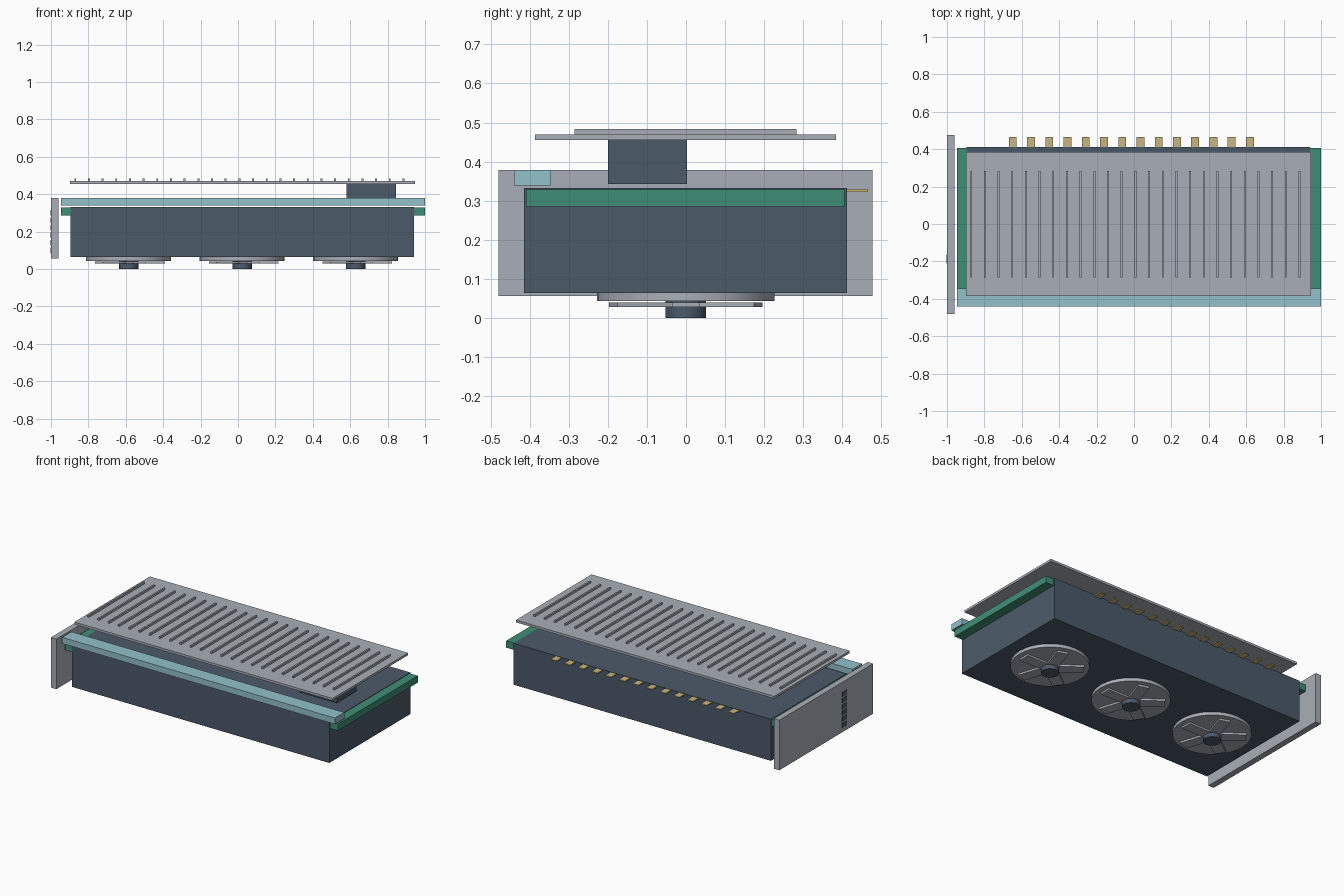
import bpy, bmesh, math
from mathutils import Matrix, Vector

if "Cube" in bpy.data.objects:
    bpy.data.objects.remove(bpy.data.objects["Cube"], do_unlink=True)


def material(name, hex_code):
    def lin(c):
        return c / 12.92 if c <= 0.04045 else ((c + 0.055) / 1.055) ** 2.4
    rgb = [lin(int(hex_code[i:i + 2], 16) / 255) for i in (0, 2, 4)]
    m = bpy.data.materials.new(name)
    m.use_nodes = True
    m.diffuse_color = (*rgb, 1)
    m.node_tree.nodes["Principled BSDF"].inputs["Base Color"].default_value = (*rgb, 1)
    return m


slate = material("slate", "4B5A69")
steel = material("steel grey", "A9AFB8")
green = material("board green", "3F8F76")
ice = material("ice blue", "92C1CB")
gold = material("contact gold", "C9B67F")


def finish(name, bm, mat):
    mesh = bpy.data.meshes.new(name)
    bm.to_mesh(mesh)
    bm.free()
    mesh.materials.append(mat)
    ob = bpy.data.objects.new(name, mesh)
    bpy.context.collection.objects.link(ob)
    return ob


def add_box(bm, x, y, z, turn=Matrix()):
    """Add a box given its (min, max) range on each axis."""
    lo, hi = Vector((x[0], y[0], z[0])), Vector((x[1], y[1], z[1]))
    place = Matrix.Translation((lo + hi) / 2) @ Matrix.Diagonal((*(hi - lo), 1))
    bmesh.ops.create_cube(bm, size=1, matrix=turn @ place)


def box(name, mat, x, y, z):
    bm = bmesh.new()
    add_box(bm, x, y, z)
    return finish(name, bm, mat)


def disc(name, mat, centre, radius, z, sides):
    bm = bmesh.new()
    bmesh.ops.create_cone(
        bm, cap_ends=True, segments=sides, radius1=radius, radius2=radius,
        depth=z[1] - z[0], matrix=Matrix.Translation((*centre, sum(z) / 2)))
    return finish(name, bm, mat)


# Main housing, circuit board and light strip
box("housing", slate, (-0.895, 0.942), (-0.415, 0.412), (0.064, 0.332))
box("circuit_board", green, (-0.947, 1.0), (-0.409, 0.405), (0.285, 0.329))
box("light_strip", ice, (-0.947, 1.0), (-0.44, -0.345), (0.339, 0.379))

# Raised backplate with ribs, and the power socket beneath it
box("backplate", steel, (-0.898, 0.945), (-0.386, 0.384), (0.455, 0.47))
box("power_socket", slate, (0.58, 0.845), (-0.2, 0.002), (0.343, 0.455))
bm = bmesh.new()
for i in range(25):
    x = -0.87 + i * 0.0731
    add_box(bm, (x - 0.005, x + 0.005), (-0.285, 0.283), (0.47, 0.483))
finish("backplate_ribs", bm, steel)

# End bracket with a column of vents
box("end_bracket", steel, (-1.0, -0.961), (-0.48, 0.477), (0.056, 0.379))
bm = bmesh.new()
for i in range(6):
    z = 0.085 + i * 0.04
    add_box(bm, (-1.002, -0.998), (-0.212, -0.162), (z, z + 0.03))
finish("bracket_vents", bm, slate)

# Edge contacts
bm = bmesh.new()
for i in range(14):
    x = -0.648 + i * 0.0975
    add_box(bm, (x - 0.021, x + 0.021), (0.4, 0.464), (0.323, 0.33))
finish("edge_contacts", bm, gold)

# Three fans underneath: shroud, five blades, hub
for n, x in enumerate((-0.585, 0.022, 0.629), 1):
    centre = (x, -0.001)
    parts = [disc(f"fan_shroud_{n}", steel, centre, 0.227, (0.043, 0.064), 32),
             disc(f"fan_hub_{n}", slate, centre, 0.052, (0, 0.043), 24)]
    bm = bmesh.new()
    for k in range(5):
        turn = Matrix.Translation((*centre, 0)) @ Matrix.Rotation(k * math.tau / 5, 4, "Z")
        add_box(bm, (0.03, 0.195), (-0.035, 0.035), (0.028, 0.04), turn)
    finish(f"fan_blades_{n}", bm, steel)
    for ob in parts:
        for p in ob.data.polygons:
            p.use_smooth = abs(p.normal.z) < 0.5
        ob.data.set_sharp_from_angle(angle=math.radians(40))
